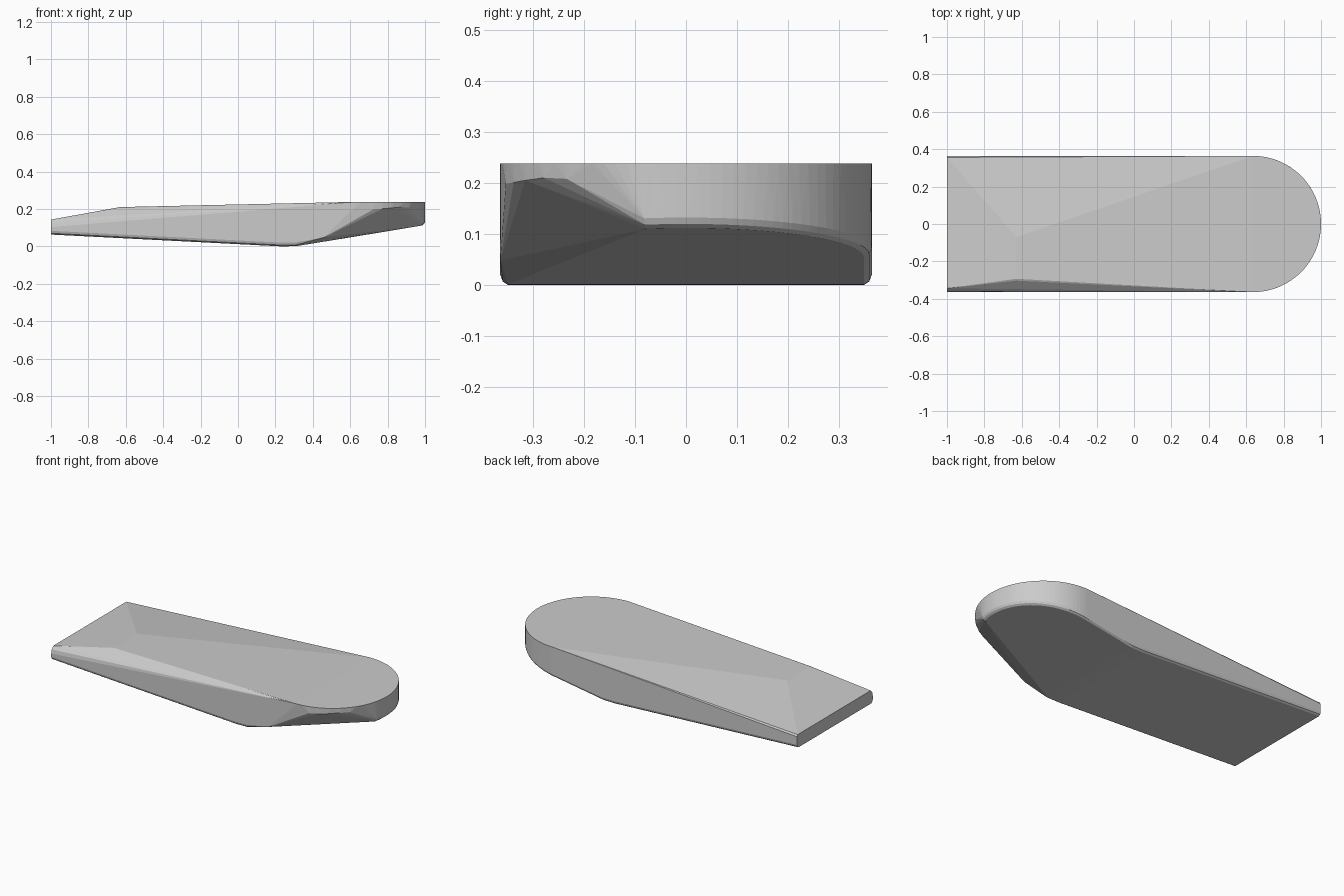
import bpy, bmesh
from math import cos, sin, radians

if "Cube" in bpy.data.objects:
    bpy.data.objects.remove(bpy.data.objects["Cube"])

R, CX = 0.364, 0.636
FILLET = [(0.0, 0.022), (0.007, 0.007), (0.02, 0.0)]   # (height, inset) steps of the lower rounding


def arc(angle, z, inset=0.0):
    a = radians(angle)
    return (CX + (R - inset) * cos(a), (R - inset) * sin(a), z)


def under(x):
    # underside height along the rising nose
    return max(0.0, (x - 0.30) * 0.166)


pts = []

# flat rim of the rounded nose
pts += [arc(-90 + i * 180 / 48, 0.24) for i in range(49)]

# rounded lower edge of the nose, from just past the tip to the back side
for i in range(31):
    ang = -13 + i * 103 / 30
    for h, inset in FILLET:
        x, y, _ = arc(ang, 0, inset * 0.7)
        pts.append((x, y, under(x) + h * 0.9))

# high lower edge of the wall above the cut-away front corner
for ang, z in [(-76, 0.20), (-68, 0.203), (-60, 0.207), (-50, 0.212), (-40, 0.21)]:
    pts.append(arc(ang, z))

# belly ridge and straight tail end, both with rounded lower corners
for side in (-1, 1):
    for h, inset in FILLET:
        y = side * (R - inset * 0.7)
        pts += [(0.23, y, 0.002 + h), (0.31, y, 0.003 + h), (-1, y, 0.065 + h)]
    pts.append((0.46, side * R, 0.05))

# upper edge of the tail: sharp at the back, softened at the front
pts += [(-1, R, 0.135), (-1, R - 0.008, 0.145), (-1, -R, 0.105),
        (-1, -R + 0.005, 0.128), (-1, -R + 0.02, 0.145)]

# short raised crest on top
pts += [(-0.63, -0.303, 0.207), (-0.63, -0.293, 0.212), (-0.63, -0.07, 0.212)]

# wrap everything in one convex skin
bm = bmesh.new()
for p in pts:
    bm.verts.new(p)
bmesh.ops.remove_doubles(bm, verts=bm.verts, dist=0.0005)
res = bmesh.ops.convex_hull(bm, input=bm.verts)
loose = [v for v in bm.verts if not v.link_faces]
bmesh.ops.delete(bm, geom=loose, context='VERTS')
bmesh.ops.dissolve_limit(bm, angle_limit=radians(0.5), verts=bm.verts, edges=bm.edges)
bmesh.ops.recalc_face_normals(bm, faces=bm.faces)
low = min(v.co.z for v in bm.verts)
for v in bm.verts:
    v.co.z -= low

mesh = bpy.data.meshes.new("faceted_slab")
bm.to_mesh(mesh)
bm.free()
obj = bpy.data.objects.new("faceted_slab", mesh)
bpy.context.collection.objects.link(obj)
